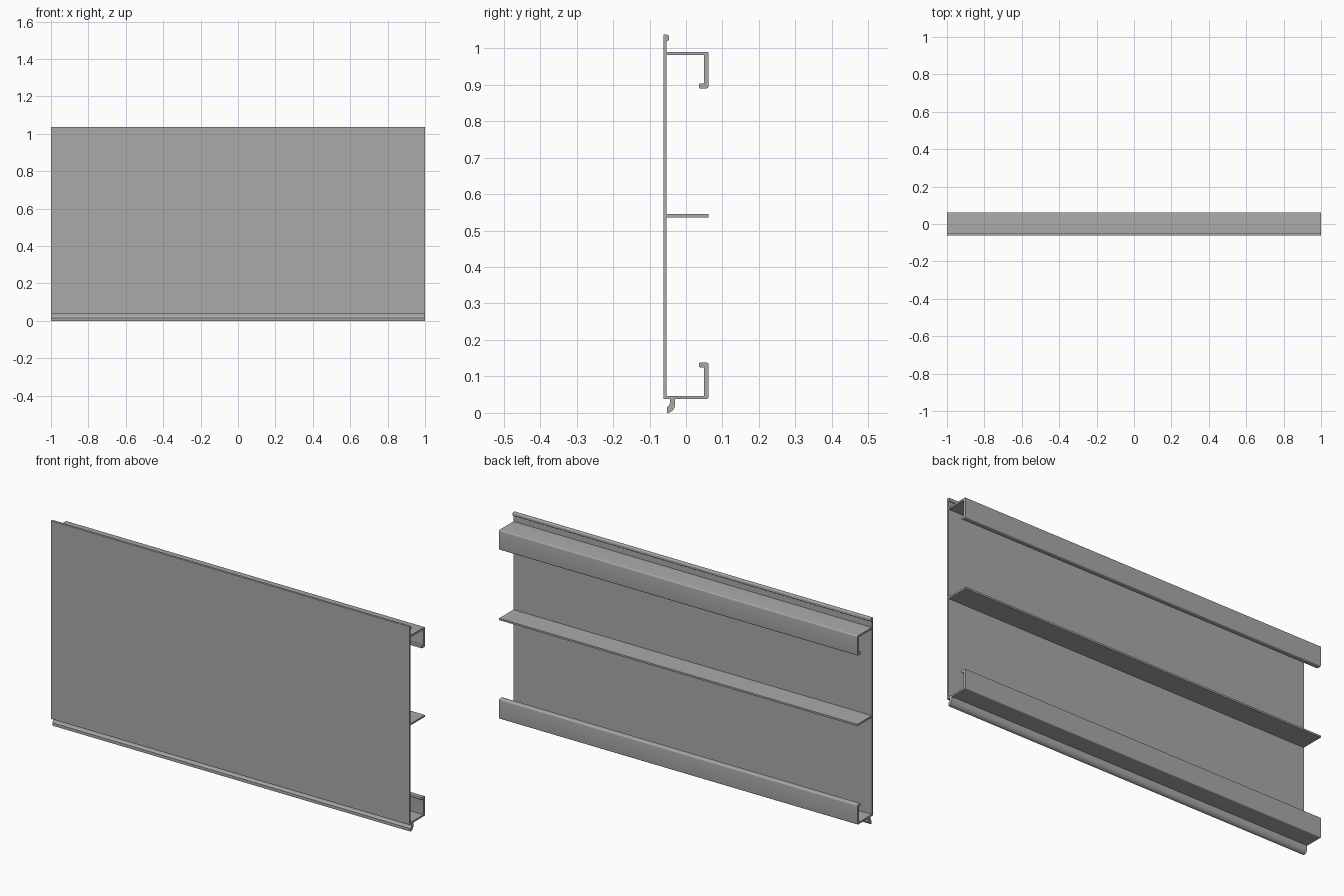
import bpy, bmesh
from math import sin, cos, pi
from mathutils import Vector

cube = bpy.data.objects.get("Cube")
if cube:
    bpy.data.objects.remove(cube)

HALF = 1.0            # half the length of the extrusion
FRONT, INNER, BACK = -0.062, -0.053, 0.062
MID_Z = 1.028 / 2     # mirror height for the two channels

metal = bpy.data.materials.new("grey_aluminium")
metal.use_nodes = True
GREY = (0.4, 0.4, 0.4, 1)
metal.diffuse_color = GREY
metal.node_tree.nodes["Principled BSDF"].inputs["Base Color"].default_value = GREY


def rounded(points, steps=4):
    """Expand (y, z, radius) corners into a smooth outline."""
    out = []
    for i, (y, z, r) in enumerate(points):
        p = Vector((y, z))
        if r == 0:
            out.append(p)
            continue
        a = Vector(points[i - 1][:2]) - p
        b = Vector(points[(i + 1) % len(points)][:2]) - p
        start, end = p + a.normalized() * r, p + b.normalized() * r
        for s in range(steps + 1):
            t = s / steps
            out.append(start * (1 - t) ** 2 + p * 2 * t * (1 - t) + end * t * t)
    return out


def extrude(name, outline):
    """Extrude a y-z outline along the full length in x."""
    bm = bmesh.new()
    face = bm.faces.new([bm.verts.new((-HALF, y, z)) for y, z in outline])
    res = bmesh.ops.extrude_face_region(bm, geom=[face])
    verts = [v for v in res["geom"] if isinstance(v, bmesh.types.BMVert)]
    bmesh.ops.translate(bm, verts=verts, vec=(2 * HALF, 0, 0))
    bmesh.ops.recalc_face_normals(bm, faces=bm.faces)
    mesh = bpy.data.meshes.new(name)
    bm.to_mesh(mesh)
    bm.free()
    mesh.materials.append(metal)
    obj = bpy.data.objects.new(name, mesh)
    bpy.context.collection.objects.link(obj)
    bpy.ops.object.select_all(action="DESELECT")
    obj.select_set(True)
    bpy.context.view_layer.objects.active = obj
    bpy.ops.object.shade_smooth_by_angle(angle=pi / 6)
    return obj


# Front panel with the rounded bead along its top edge
extrude("front_panel", rounded([
    (FRONT, 0.038, 0), (INNER, 0.038, 0), (INNER, 1.02, 0),
    (-0.047, 1.02, 0.004), (-0.047, 1.037, 0.005), (FRONT, 1.037, 0)]))

# Hooked channels, the upper one mirrored from the lower
channel = rounded([
    (INNER, 0.038, 0), (BACK, 0.038, 0.006), (BACK, 0.138, 0.007),
    (0.036, 0.138, 0.003), (0.036, 0.125, 0.003), (0.049, 0.125, 0.002),
    (0.049, 0.047, 0), (INNER, 0.047, 0)])
extrude("lower_channel", channel)
extrude("upper_channel", [(y, 2 * MID_Z - z) for y, z in channel])

# Straight stiffening rib
extrude("middle_rib", [(INNER, 0.536), (BACK, 0.536), (BACK, 0.545), (INNER, 0.545)])

# Curved drip lip under the lower channel
cy, cz = -0.052, 0.024
outer = [(cy + 0.022 * sin(a), cz - 0.024 * cos(a))
         for a in (pi / 2 * i / 8 for i in range(9))]
extrude("drip_lip", outer + [(-0.03, 0.038), (-0.044, 0.038), (-0.044, 0.027),
                             (-0.046, 0.021), (cy, 0.015)])
